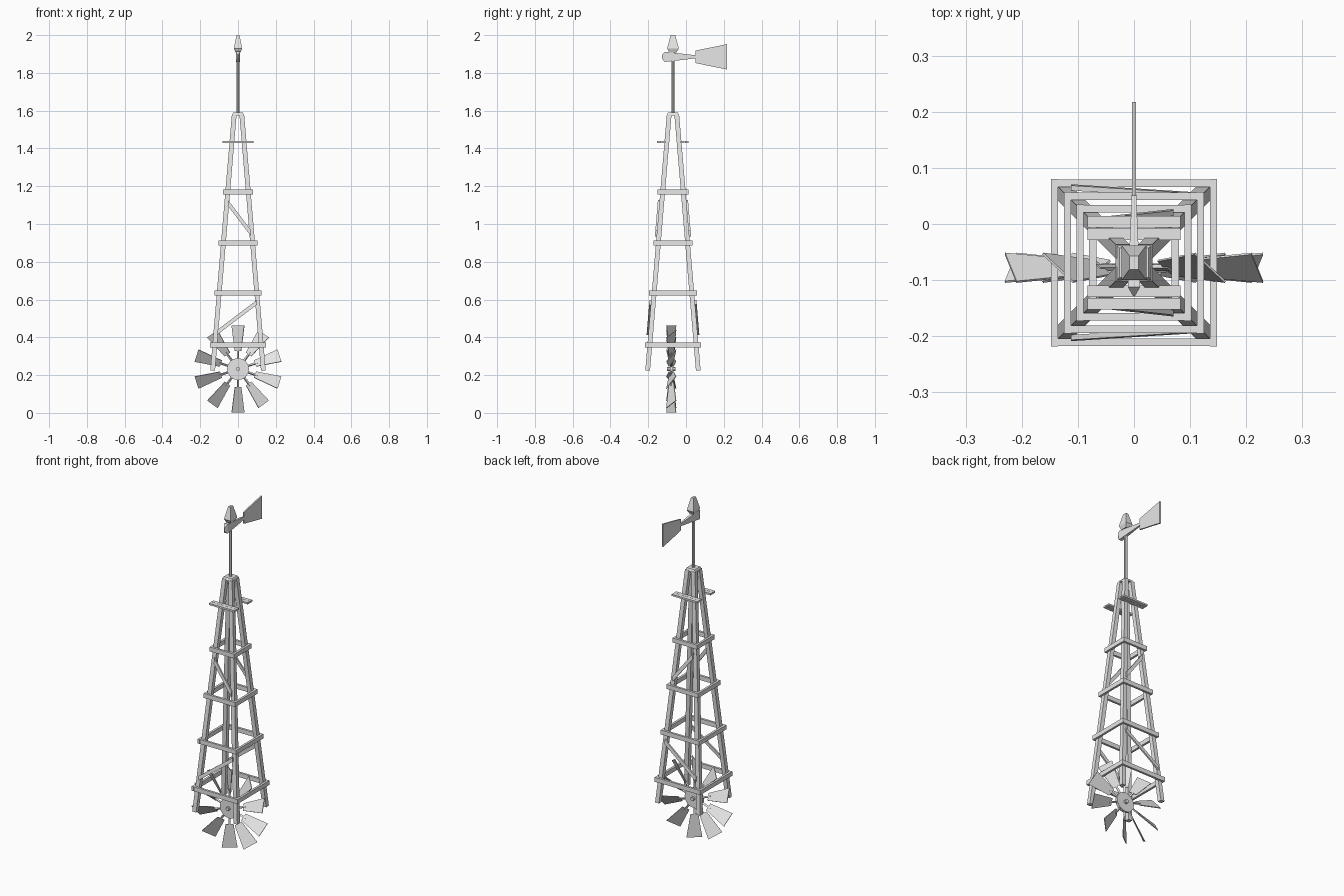
import bpy, bmesh, math
from mathutils import Vector

cube = bpy.data.objects.get("Cube")
if cube:
    bpy.data.objects.remove(cube, do_unlink=True)

grey = bpy.data.materials.new("plain_grey")
grey.use_nodes = True
grey.diffuse_color = (0.8, 0.8, 0.8, 1)
grey.node_tree.nodes["Principled BSDF"].inputs["Base Color"].default_value = (0.8, 0.8, 0.8, 1)

CY = -0.069                     # tower axis
LEG_LOW, LEG_TOP = 0.225, 1.58
HALF = 0.0125                   # half leg thickness


def solid(name, points):
    """Convex flat-faced solid around the given points."""
    bm = bmesh.new()
    for p in points:
        bm.verts.new(p)
    bmesh.ops.convex_hull(bm, input=bm.verts)
    bmesh.ops.dissolve_limit(bm, angle_limit=0.01, verts=bm.verts, edges=bm.edges)
    bmesh.ops.recalc_face_normals(bm, faces=bm.faces)
    mesh = bpy.data.meshes.new(name)
    bm.to_mesh(mesh)
    bm.free()
    mesh.materials.append(grey)
    obj = bpy.data.objects.new(name, mesh)
    bpy.context.collection.objects.link(obj)
    return obj


def rect(x, y, z, hx, hy):
    """Level rectangle of four points."""
    return [(x + i * hx, y + j * hy, z) for i in (-1, 1) for j in (-1, 1)]


def upright(x, y, z, hx, hz):
    """Rectangle of four points facing front."""
    return [(x + i * hx, y, z + j * hz) for i in (-1, 1) for j in (-1, 1)]


def box(name, x, y, z, hx, hy, hz):
    return solid(name, rect(x, y, z - hz, hx, hy) + rect(x, y, z + hz, hx, hy))


def spread(z):
    """Distance of the leg centres from the axis at a height."""
    t = (z - LEG_LOW) / (LEG_TOP - LEG_LOW)
    return 0.134 + (0.02 - 0.134) * t


def rod(name, y0, y1, z, radius, sides):
    """Round rod running front to back."""
    ring = [2 * math.pi * i / sides for i in range(sides)]
    return solid(name, [(radius * math.cos(a), y, z + radius * math.sin(a))
                        for y in (y0, y1) for a in ring])


# Four leaning legs
for sx, side in ((1, "left"), (-1, "right")):
    for sy, end in ((-1, "front"), (1, "back")):
        pts = []
        for z in (LEG_LOW, LEG_TOP):
            s = spread(z)
            pts += rect(sx * s, CY + sy * s, z, HALF, HALF)
        solid(f"{end}_{side}_leg", pts)

# Rings of crossbars outside the legs
for n, z in enumerate((0.36, 0.635, 0.9, 1.17), 1):
    inner = spread(z) + HALF
    off = inner + 0.0065
    for s, side, end in ((1, "left", "back"), (-1, "right", "front")):
        box(f"{side}_crossbar_{n}", s * off, CY, z, 0.0065, inner + 0.014, 0.013)
        box(f"{end}_crossbar_{n}", 0, CY + s * off, z, inner + 0.013, 0.0065, 0.013)

# Diagonal braces on the front and back
for n, (x0, z0, x1, z1, hz) in enumerate(((-0.112, 0.425, 0.1, 0.585, 0.0125),
                                          (-0.052, 1.11, 0.07, 0.95, 0.016)), 1):
    for s, end in ((-1, "front"), (1, "back")):
        pts = []
        for x, z in ((x0, z0), (x1, z1)):
            for dz in (-hz, hz):
                y = CY + s * (spread(z + dz) + HALF)
                pts += [(x, y, z + dz), (x, y + s * 0.009, z + dz)]
        solid(f"{end}_brace_{n}", pts)

# Service planks, two on each side
for s, end in ((-1, "front"), (1, "back")):
    for n, d in enumerate((0.051, 0.073), 1):
        box(f"{end}_plank_{n}", 0, CY + s * d, 1.435, 0.083, 0.0105, 0.005)

# Tower cap, mast and finial
solid("tower_cap", rect(0, CY, 1.575, 0.033, 0.033) + rect(0, CY, 1.59, 0.026, 0.026))
mast = [(0.009 * math.cos(k * math.pi / 4), CY + 0.009 * math.sin(k * math.pi / 4))
        for k in range(8)]
solid("mast", [(x, y, z) for x, y in mast for z in (1.58, 1.92)])
solid("finial", rect(0, CY, 1.908, 0.013, 0.019) + rect(0, CY, 1.93, 0.022, 0.031)
      + rect(0, CY, 2.0, 0.008, 0.012))

# Tail boom, nose and fin
VZ = 1.885
solid("tail_boom", upright(0, -0.112, VZ, 0.011, 0.027) + upright(0, 0.053, VZ, 0.004, 0.008))
solid("boom_nose", upright(0, -0.112, VZ, 0.011, 0.027) + upright(0, -0.128, VZ, 0.002, 0.01))
solid("tail_fin", upright(0, 0.05, VZ, 0.004, 0.033) + upright(0, 0.217, VZ, 0.004, 0.067))

# Wheel with hub, axle, spokes and pitched blades
WHEEL = Vector((0, -0.078, 0.232))
rod("wheel_hub", WHEEL.y - 0.008, WHEEL.y + 0.008, WHEEL.z, 0.058, 16)
rod("wheel_axle", WHEEL.y - 0.022, WHEEL.y + 0.022, WHEEL.z, 0.011, 8)
PITCH = math.radians(37)
for n in range(10):
    a = math.radians(90 + 36 * n)
    out = Vector((math.cos(a), 0, math.sin(a)))
    tangent = Vector((-math.sin(a), 0, math.cos(a)))
    back = Vector((0, 1, 0))
    across = tangent * math.cos(PITCH) + back * math.sin(PITCH)
    normal = tangent * math.sin(PITCH) - back * math.cos(PITCH)
    for name, sections, thick in (("blade", ((0.095, 0.021), (0.231, 0.042)), 0.002),
                                  ("spoke", ((0.05, 0.005), (0.11, 0.005)), 0.004)):
        solid(f"wheel_{name}_{n + 1}",
              [WHEEL + out * r + across * (i * w) + normal * (j * thick)
               for r, w in sections for i in (-1, 1) for j in (-1, 1)])
